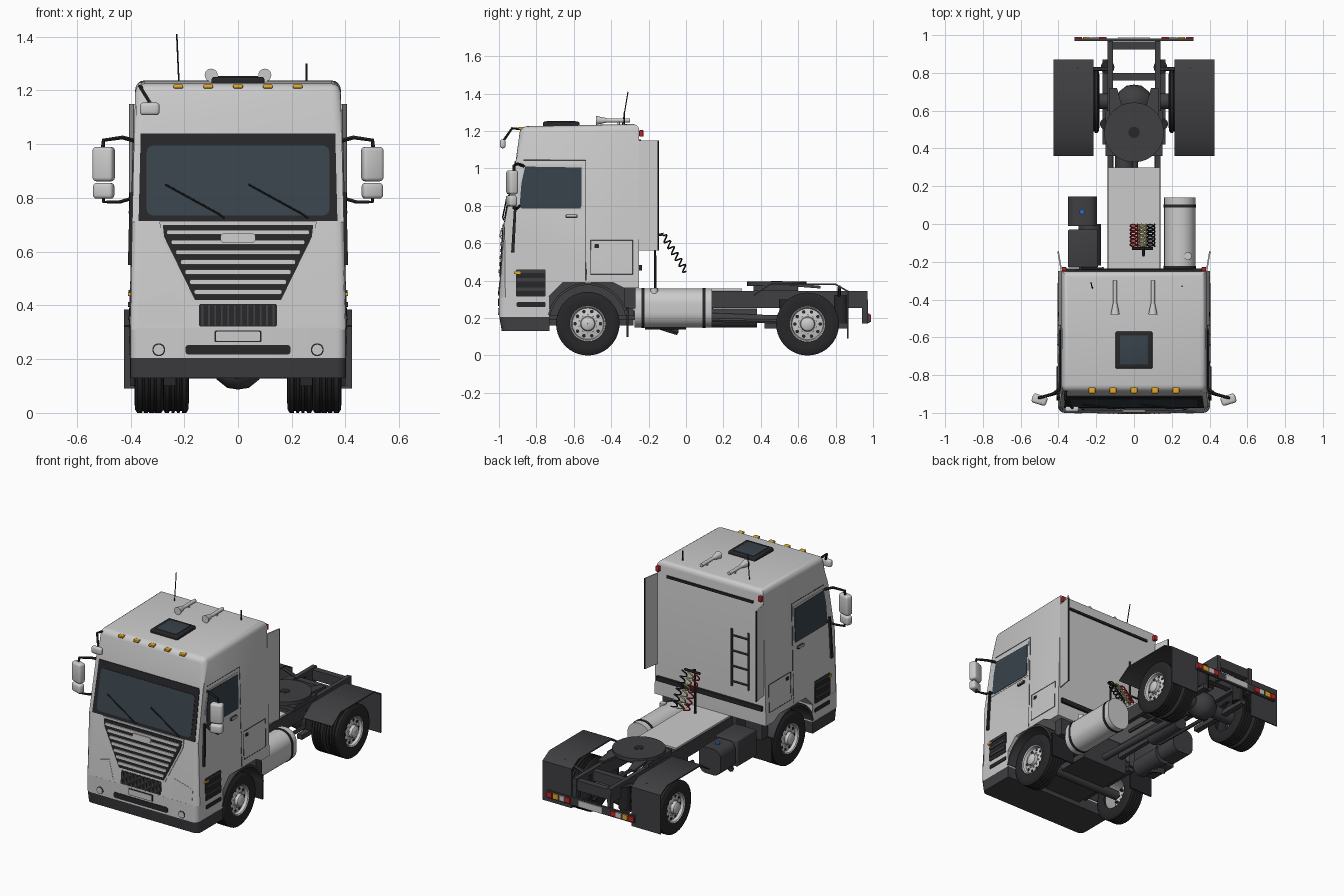
import bpy, bmesh
from math import sin, cos, pi, radians
from mathutils import Vector, Matrix

if "Cube" in bpy.data.objects:
    bpy.data.objects.remove(bpy.data.objects["Cube"])

def material(name, r, g, b):
    m = bpy.data.materials.new(name)
    m.diffuse_color = (r, g, b, 1)
    m.use_nodes = True
    m.node_tree.nodes["Principled BSDF"].inputs["Base Color"].default_value = m.diffuse_color
    return m

BLACK = material("black", .02, .02, .022)
DARK = material("dark_grey", .05, .05, .055)
GLASS = material("glass", .04, .055, .07)
ORANGE = material("orange", .8, .4, .02)
RED = material("red", .5, .02, .02)
YELLOW = material("yellow", .8, .7, .3)
BLUE = material("blue", .02, .15, .6)

# ---------- helpers ----------
def finish(name, bm, mat=None):
    bmesh.ops.recalc_face_normals(bm, faces=bm.faces)
    me = bpy.data.meshes.new(name)
    bm.to_mesh(me)
    bm.free()
    ob = bpy.data.objects.new(name, me)
    bpy.context.collection.objects.link(ob)
    if mat:
        me.materials.append(mat)
    return ob

def prism(name, a, b, mat=None, pick=None, width=.03):
    bm = bmesh.new()
    va, vb = [bm.verts.new(p) for p in a], [bm.verts.new(p) for p in b]
    n = len(a)
    bm.faces.new(va)
    bm.faces.new(vb[::-1])
    for i in range(n):
        j = (i + 1) % n
        bm.faces.new((va[i], vb[i], vb[j], va[j]))
    if pick:
        edges = [e for e in bm.edges if pick(e, (e.verts[0].co + e.verts[1].co) / 2)]
        bmesh.ops.bevel(bm, geom=edges, offset=width, segments=4, profile=.5, affect='EDGES')
    return finish(name, bm, mat)

def box(name, x, y, z, mat=None, bevel=0, rot=0):
    bm = bmesh.new()
    bmesh.ops.create_cube(bm, size=1)
    size = (x[1] - x[0], y[1] - y[0], z[1] - z[0])
    bmesh.ops.scale(bm, vec=size, verts=bm.verts)
    if bevel:
        bmesh.ops.bevel(bm, geom=bm.edges[:], offset=bevel, segments=3, profile=.5, affect='EDGES')
    mid = Vector((sum(x), sum(y), sum(z))) / 2
    bm.transform(Matrix.Translation(mid) @ Matrix.Rotation(rot, 4, 'Z'))
    return finish(name, bm, mat)

def cyl(name, p0, p1, r, mat=None, r2=None, seg=28):
    p0, p1 = Vector(p0), Vector(p1)
    d = p1 - p0
    bm = bmesh.new()
    bmesh.ops.create_cone(bm, cap_ends=True, segments=seg, radius1=r, radius2=r if r2 is None else r2, depth=d.length)
    bm.transform(Matrix.Translation((p0 + p1) / 2) @ d.to_track_quat('Z', 'Y').to_matrix().to_4x4())
    return finish(name, bm, mat)

def tube(name, pts, r, mat=None):
    cu = bpy.data.curves.new(name, 'CURVE')
    cu.dimensions, cu.bevel_depth, cu.bevel_resolution, cu.use_fill_caps = '3D', r, 1, True
    sp = cu.splines.new('POLY')
    sp.points.add(len(pts) - 1)
    for q, p in zip(sp.points, pts):
        q.co = (*p, 1)
    if mat:
        cu.materials.append(mat)
    ob = bpy.data.objects.new(name, cu)
    bpy.context.collection.objects.link(ob)

def lathe_x(name, prof, x, y, z, s, mat=None, seg=40):
    bm = bmesh.new()
    rings = [[bm.verts.new((x + s * d, y + r * cos(2 * pi * i / seg), z + r * sin(2 * pi * i / seg)))
              for i in range(seg)] for r, d in prof]
    for a, b in zip(rings, rings[1:]):
        for i in range(seg):
            bm.faces.new((a[i], a[i - 1], b[i - 1], b[i]))
    return finish(name, bm, mat)

def rrect(u0, u1, v0, v1, r, n=5):
    out = []
    for k, (cu, cv) in enumerate(((u1 - r, v1 - r), (u0 + r, v1 - r), (u0 + r, v0 + r), (u1 - r, v0 + r))):
        out += [(cu + r * cos((k + i / n) * pi / 2), cv + r * sin((k + i / n) * pi / 2)) for i in range(n + 1)]
    return out

# cab surface: front y and half width as functions of height
FRONT = [(.13, -.985), (.2, -1), (.32, -1), (.34, -.993), (.71, -.97), (1.045, -.91), (1.225, -.885)]
def fy(z):
    for (z0, y0), (z1, y1) in zip(FRONT, FRONT[1:]):
        if z <= z1:
            return y0 + (y1 - y0) * (z - z0) / (z1 - z0)
    return FRONT[-1][1]
def sx(z):
    return .402 - .02 * max(0, z - .36) / .87

def front(name, pts, d, mat=None):
    prism(name, [(u, fy(v) + .01, v) for u, v in pts], [(u, fy(v) - d, v) for u, v in pts], mat)
def side(name, s, pts, d, mat=None):
    prism(name, [(s * (sx(v) - .01), u, v) for u, v in pts], [(s * (sx(v) + d), u, v) for u, v in pts], mat)
def body(name, pts, mat, pick, width):
    prism(name, [(-sx(z), y, z) for y, z in pts], [(sx(z), y, z) for y, z in pts], mat, pick, width)

# ---------- cab shell and bumper ----------
def cab_edges(e, m):
    across = abs(e.verts[0].co.x - e.verts[1].co.x) > .3
    return m.z > 1.15 if across else m.z > .33 and (m.y < -.85 or m.z > 1.2)
body("cab", [(fy(z), z) for z in (.31, .71, 1.045, 1.225)] +
     [(-.25, 1.238), (-.25, .36), (-.33, .36), (-.39, .39), (-.66, .39), (-.74, .31)], None, cab_edges, .034)
corner = lambda e, m: abs(m.x) > .3 and m.y < -.95 and abs(e.verts[0].co.z - e.verts[1].co.z) > .02
body("bumper", [(-1, .205), (-1, .316), (-.73, .316), (-.73, .205)], None, corner, .035)
body("bumper_skirt", [(-.985, .13), (-.998, .206), (-.73, .206), (-.73, .13)], DARK, corner, .035)
front("bumper_slot", rrect(-.195, .195, .217, .253, .012), .003, BLACK)
front("plate_frame", rrect(-.087, .087, .264, .306, .004), .004, BLACK)
front("number_plate", rrect(-.082, .082, .268, .302, .004), .006)

# ---------- windscreen, grille, headlights ----------
front("windscreen_frame", [(-.37, .715), (.37, .715), (.362, 1.04), (-.362, 1.04)], .004, BLACK)
front("windscreen", rrect(-.34, .34, .735, .995, .025), .007, GLASS)
for x0, x1 in ((-.27, -.07), (.04, .24)):
    tube("wiper", [(x0, fy(.85) - .012, .85), (x1, fy(.74) - .015, .74), (x1 + .02, fy(.725) - .008, .725)], .004, BLACK)
def trapezoid(g):
    h = [(.28 + g, .70 + g), (.275 + g, .655), (.16 + g * .7, .42 - g)]
    return h + [(-x, z) for x, z in h[::-1]]
front("grille_surround", trapezoid(.012), .006)
front("grille", trapezoid(0), .010, BLACK)
for i in range(7):
    z = .672 - i * .037
    w = .15 + (z - .42) * .46
    front("grille_slat", rrect(-w, w, z - .009, z + .009, .008, 3), .016)
front("grille_badge_bar", rrect(-.065, .065, .633, .668, .012), .022)
front("lower_grille", rrect(-.145, .145, .322, .405, .006), .005, BLACK)
for i in range(12):
    x = -.132 + i * .024
    front("lower_grille_bar", [(x - .003, .326), (x + .003, .326), (x + .003, .401), (x - .003, .401)], .008, DARK)
for s in (-1, 1):
    front("headlight", [(s * .2, .335), (s * .368, .335), (s * .37, .415), (s * .235, .45)], .005)
    cyl("fog_light_rim", (s * .295, -.99, .235), (s * .295, -1.001, .235), .024, BLACK)
    cyl("fog_light", (s * .295, -.99, .235), (s * .295, -1.004, .235), .019)

# ---------- cab sides ----------
for s in (-1, 1):
    side("side_window_frame", s, [(-.905, .775), (-.55, .775), (-.55, 1.02), (-.865, 1.02), (-.895, .9)], .002)
    side("side_window", s, [(-.89, .795), (-.875, .785), (-.565, .785), (-.56, .80), (-.56, 1.005), (-.86, 1.01), (-.88, .92)], .005, GLASS)
    side("door_handle", s, rrect(-.645, -.58, .735, .755, .008), .010, DARK)
    side("door_handle_grip", s, rrect(-.64, -.585, .742, .752, .004), .014)
    side("wind_strip", s, [(-.935, .55), (-.918, .55), (-.905, .82), (-.918, .82)], .012, BLACK)
    side("step_recess", s, rrect(-.91, -.75, .315, .46, .008), .003, BLACK)
    for z in (.345, .395, .44):
        side("step", s, rrect(-.905, -.755, z, z + .018, .004), .008, DARK)
    side("lower_step", s, rrect(-.905, -.75, .26, .285, .006), .004, BLACK)
    side("side_marker", s, rrect(-.92, -.885, .435, .448, .004), .010, ORANGE)
    door = [(-.87, 1.045), (-.535, 1.045), (-.535, .40)]
    hatch = [(-.51, .435), (-.285, .435), (-.285, .615), (-.51, .615), (-.51, .435)]
    for name, line in (("door_seam", door), ("locker_seam", hatch)):
        tube(name, [(s * sx(z), y, z) for y, z in line], .002, BLACK)
    side("locker_latch", s, rrect(-.49, -.465, .575, .595, .004), .004, BLACK)
    # rear air deflector
    prism("air_deflector", [(s * .388, -.25, z) for z in (.56, 1.15)] + [(s * .405, -.15, z) for z in (1.15, .56)],
          [(s * .380, -.25, z) for z in (.56, 1.15)] + [(s * .397, -.15, z) for z in (1.15, .56)])
    tube("deflector_edge", [(s * .401, -.15, .56), (s * .401, -.15, 1.15)], .005, BLACK)
    # mirrors
    box("mirror_main", (s * .5 - .04, s * .5 + .04), (-.955, -.905), (.862, .99), None, .014, s * .3)
    box("mirror_wide", (s * .5 - .039, s * .5 + .039), (-.955, -.91), (.797, .856), None, .014, s * .3)
    tube("mirror_arm_top", [(s * .375, -.86, 1.01), (s * .43, -.90, 1.025), (s * .50, -.92, 1.015), (s * .505, -.92, .97)], .008, BLACK)
    tube("mirror_arm_bottom", [(s * .39, -.89, .80), (s * .44, -.905, .785), (s * .5, -.92, .785), (s * .5, -.92, .81)], .007, BLACK)
    box("cab_tail_light", (s * .37 - .012, s * .37 + .012), (-.25, -.228), (1.17, 1.205), RED, .004)
    # roof horns
    cyl("horn", (s * .1, -.3, 1.257), (s * .1, -.42, 1.257), .011)
    cyl("horn_bell", (s * .1, -.42, 1.257), (s * .1, -.48, 1.257), .011, None, .024)
    cyl("horn_foot", (s * .1, -.36, 1.23), (s * .1, -.36, 1.257), .006)

# ---------- roof and back wall ----------
for i in range(-2, 3):
    box("roof_marker", (i * .111 - .018, i * .111 + .018), (-.897, -.865), (1.208, 1.222), ORANGE, .004)
box("roof_hatch", (-.098, .098), (-.765, -.57), (1.22, 1.25), BLACK, .008)
box("roof_hatch_glass", (-.075, .075), (-.745, -.59), (1.24, 1.254), GLASS, .003)
tube("antenna_long", [(-.22, -.34, 1.23), (-.228, -.31, 1.41)], .003, BLACK)
tube("antenna_short", [(.255, -.33, 1.23), (.255, -.33, 1.30)], .004, BLACK)
box("curb_mirror", (-.365, -.292), (-.995, -.965), (1.108, 1.155), None, .012)
tube("curb_mirror_arm", [(-.36, -.885, 1.21), (-.365, -.93, 1.215), (-.325, -.975, 1.15)], .007, BLACK)
box("back_rail_low", (-.38, .38), (-.255, -.235), (.455, .485), BLACK)
box("back_rail_top", (-.31, .31), (-.255, -.24), (1.14, 1.155), BLACK)
for x in (-.285, -.165):
    tube("ladder_rail", [(x, -.235, .57), (x, -.235, .94)], .007, DARK)
for i in range(4):
    tube("ladder_rung", [(-.285, -.235, .60 + i * .1), (-.165, -.235, .60 + i * .1)], .006, DARK)
tube("hose_mast", [(.05, -.165, .35), (.05, -.165, .64), (.05, -.12, .65)], .008, BLACK)
for x, m in ((0, RED), (.045, YELLOW), (.09, BLACK)):
    tube("coiled_hose", [(x + .02 * cos(i * pi / 5), -.12 + .12 * i / 60 + .012 * sin(i * pi / 5),
                          .64 - .19 * i / 60 + .012 * sin(i * pi / 5)) for i in range(61)], .0045, m)
tube("hose_bar", [(-.01, -.13, .645), (.1, -.13, .645)], .008, BLACK)

# ---------- chassis ----------
for s in (-1, 1):
    box("frame_rail", (s * .125 - .014, s * .125 + .014), (-.9, .97), (.253, .345), DARK)
    cyl("air_spring", (s * .14, .83, .17), (s * .14, .83, .32), .036, BLACK)
    cyl("air_spring_front", (s * .15, .53, .17), (s * .15, .53, .3), .03, BLACK)
    box("trailing_arm", (s * .15 - .018, s * .15 + .018), (.42, .87), (.145, .175), DARK)
    box("leaf_spring", (s * .2 - .022, s * .2 + .022), (-.78, -.27), (.19, .215), DARK)
    tube("lower_link", [(s * .12, .1, .19), (s * .12, .62, .18)], .012, DARK)
for y in (.2, .42, .78, .945):
    box("cross_member", (-.125, .125), (y - .02, y + .02), (.27, .335), DARK)
box("deck_plate", (-.138, .138), (-.26, .30), (.347, .358))
box("engine", (-.17, .17), (-.9, -.28), (.16, .40), DARK)
cyl("drive_shaft", (0, -.3, .22), (0, .58, .19), .022, DARK)
cyl("front_axle", (-.3, -.525, .165), (.3, -.525, .165), .03, DARK)
cyl("rear_axle", (-.3, .65, .17), (.3, .65, .17), .042, DARK)
lathe_x("differential", [(.001, -.09), (.05, -.08), (.082, -.04), (.088, 0), (.082, .04), (.05, .08), (.001, .09)], 0, .65, .175, 1, DARK, 24)
cyl("differential_nose", (0, .53, .19), (0, .62, .18), .04, DARK, .07)
# fifth wheel
cyl("fifth_wheel", (0, .485, .372), (0, .485, .396), .158, DARK, None, 48)
cyl("fifth_wheel_hole", (0, .485, .39), (0, .485, .398), .03, BLACK)
box("fifth_wheel_mount", (-.15, .15), (.36, .60), (.345, .374), DARK)
for s in (-1, 1):
    prism("fifth_wheel_ramp", [(s * .03, .5, .394), (s * .13, .5, .394), (s * .13, .72, .372), (s * .09, .72, .372)],
          [(s * .03, .5, .375), (s * .13, .5, .375), (s * .13, .72, .358), (s * .09, .72, .358)], DARK)
# tail bar with lamps
box("tail_bar", (-.315, .315), (.968, .982), (.175, .225), DARK)
box("rear_plate", (-.085, .085), (.98, .988), (.18, .22))
for s in (-1, 1):
    box("tail_bracket", (s * .125 - .012, s * .125 + .012), (.94, .972), (.17, .3), DARK)
    for x, m in ((.295, RED), (.25, ORANGE), (.205, None), (.165, RED)):
        box("tail_lamp", (s * x - .019, s * x + .019), (.98, .99), (.183, .217), m)

# ---------- tanks and boxes ----------
def tank(name, x0, x1, y0, y1, z0, z1, r, mat=None):
    p = rrect(x0, x1, z0, z1, r, 8)
    prism(name, [(x, y0, z) for x, z in p], [(x, y1, z) for x, z in p], mat)
tank("fuel_tank", .16, .325, -.275, .14, .15, .358, .08)
for y in (-.23, .095):
    tank("tank_strap", .157, .328, y - .008, y + .008, .147, .361, .082, BLACK)
cyl("fuel_cap", (.285, -.17, .33), (.285, -.17, .362), .02)
box("battery_box", (-.35, -.19), (-.23, -.03), (.165, .335), DARK, .008)
tank("additive_tank", -.35, -.195, -.01, .145, .165, .335, .05, DARK)
cyl("additive_cap", (-.275, .065, .33), (-.275, .065, .345), .014, BLUE)
cyl("silencer", (-.235, -.22, .2), (-.235, .0, .2), .06, DARK)
tube("exhaust_pipe", [(-.25, -.16, .16), (-.25, -.1, .14), (-.29, -.05, .125)], .017, DARK)
cyl("air_tank", (-.05, .12, .2), (-.05, .38, .2), .05, DARK)

# ---------- wheels ----------
def tyre(x, y, s, w, R):
    h, p = w / 2, [(.095, -w * .46), (.13, -w / 2), (R - .012, -w * .48), (R, -w * .40)]
    for g in (-.2, 0, .2):
        p += [(R, w * g - .005), (R - .007, w * g - .003), (R - .007, w * g + .003), (R, w * g + .005)]
    p += [(R, w * .40), (R - .012, w * .48), (.13, h), (.095, w * .46)]
    lathe_x("tyre", p, x, y, R, s, BLACK)
def rim(x, y, s, R):
    lathe_x("rim", [(.098, -.09), (.098, -.004), (.094, 0), (.088, -.004), (.083, -.022), (.055, -.016), (.04, -.012),
                    (.036, .008), (.028, .014), (.001, .015)], x, y, R, s)
    for i in range(10):
        a = i * pi / 5
        c, d = y + .068 * cos(a), R + .068 * sin(a)
        cyl("rim_hole", (x - s * .03, c, d), (x - s * .0165, c, d), .0095, BLACK, None, 12)
        a += pi / 10
        c, d = y + .047 * cos(a), R + .047 * sin(a)
        cyl("wheel_nut", (x - s * .02, c, d), (x - s * .006, c, d), .005, None, None, 6)
for s in (-1, 1):
    tyre(s * .33, -.525, s, .11, .17)
    rim(s * .382, -.525, s, .17)
    for x in (.232, .336):
        tyre(s * x, .65, s, .098, .168)
    rim(s * .382, .65, s, .168)
    # front arch and flap
    arc = [(radians(12 + 156 * i / 20)) for i in range(21)]
    ring = [(-.525 + .218 * cos(a), .172 + .218 * sin(a)) for a in arc] + [(-.525 + .205 * cos(a), .172 + .205 * sin(a)) for a in arc[::-1]]
    prism("front_arch", [(s * .23, y, z) for y, z in ring], [(s * .405, y, z) for y, z in ring], DARK)
    box("front_mudflap", (s * .315 - .085, s * .315 + .085), (-.318, -.308), (.10, .26), BLACK)
    box("cab_rear_mount", (s * .3 - .06, s * .3 + .06), (-.33, -.27), (.25, .37), DARK)
    # rear fender with hanging flap
    prof = [(.36, .325), (.45, .385), (.80, .385), (.87, .345), (.87, .09)]
    loop = prof + [(.862, .09), (.862, .34), (.798, .377), (.452, .377), (.365, .319)]
    prism("rear_fender", [(s * .215, y, z) for y, z in loop], [(s * .425, y, z) for y, z in loop], DARK)
    tube("fender_stay", [(s * .13, .82, .31), (s * .3, .82, .365)], .01, DARK)

# ---------- convert tubes and smooth ----------
bpy.ops.object.select_all(action='SELECT')
bpy.context.view_layer.objects.active = bpy.data.objects["cab"]
bpy.ops.object.convert(target='MESH')
bpy.ops.object.shade_smooth_by_angle(angle=radians(35))
